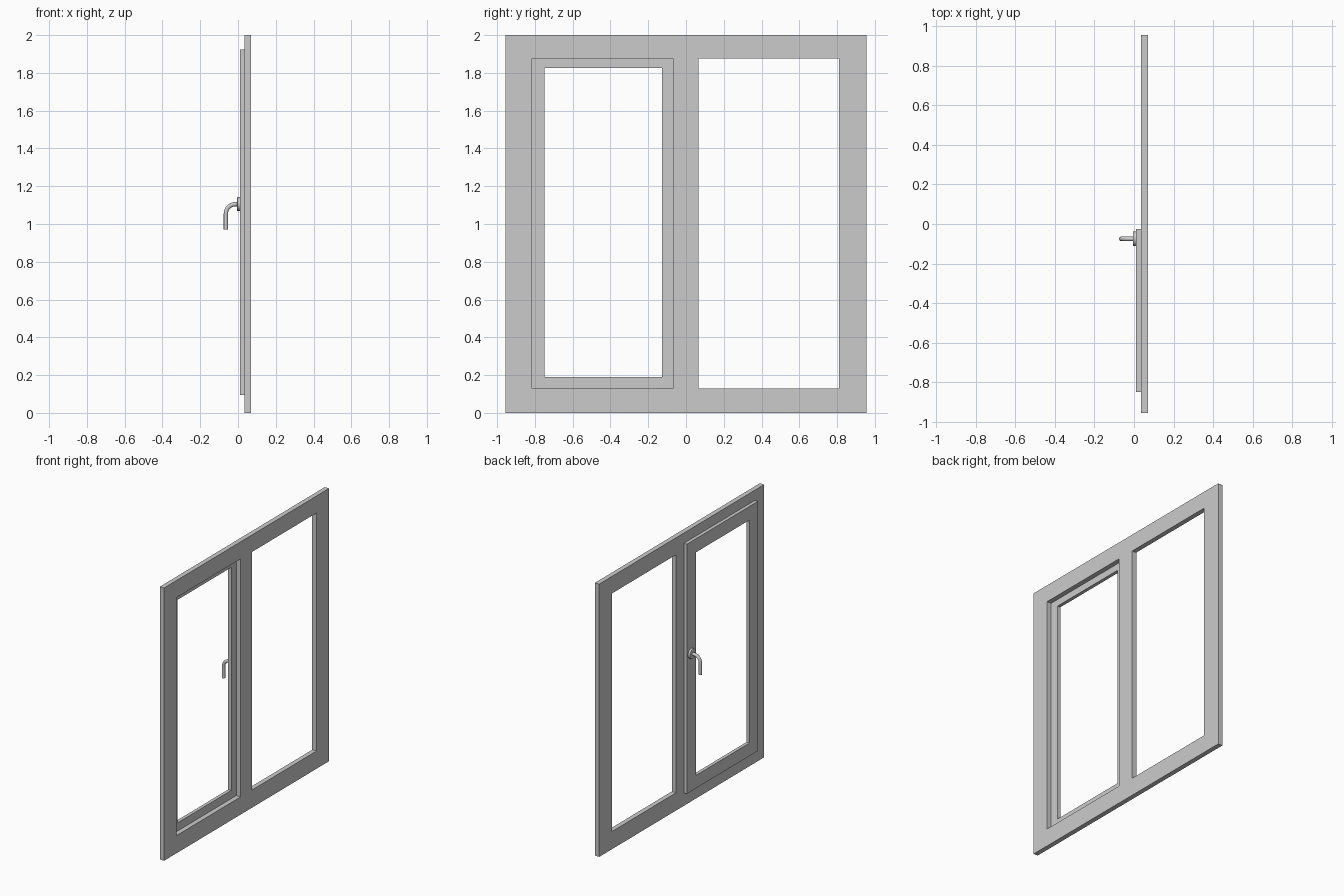
import bpy, bmesh, math
from mathutils import Matrix, Vector

cube = bpy.data.objects.get("Cube")
if cube:
    bpy.data.objects.remove(cube, do_unlink=True)

grey = bpy.data.materials.new("window grey")
grey.use_nodes = True
colour = (0.6, 0.6, 0.6, 1)
grey.diffuse_color = colour
grey.node_tree.nodes["Principled BSDF"].inputs["Base Color"].default_value = colour


def add_object(name, bm):
    bmesh.ops.recalc_face_normals(bm, faces=bm.faces)
    mesh = bpy.data.meshes.new(name)
    bm.to_mesh(mesh)
    bm.free()
    mesh.materials.append(grey)
    obj = bpy.data.objects.new(name, mesh)
    bpy.context.collection.objects.link(obj)
    return obj


def panel(name, x0, x1, ys, zs, holes):
    """Slab on a grid of y and z lines, with the listed cells left open."""
    bm = bmesh.new()
    grid = [[bm.verts.new((x0, y, z)) for z in zs] for y in ys]
    for i in range(len(ys) - 1):
        for j in range(len(zs) - 1):
            if (i, j) not in holes:
                bm.faces.new((grid[i][j], grid[i + 1][j],
                              grid[i + 1][j + 1], grid[i][j + 1]))
    sheet = bm.faces[:]
    result = bmesh.ops.extrude_face_region(bm, geom=sheet, use_keep_orig=True)
    moved = [v for v in result["geom"] if isinstance(v, bmesh.types.BMVert)]
    bmesh.ops.translate(bm, verts=moved, vec=(x1 - x0, 0, 0))
    # Merge the grid cells into clean mitre-free faces
    bmesh.ops.recalc_face_normals(bm, faces=bm.faces)
    bmesh.ops.dissolve_limit(bm, angle_limit=0.01, verts=bm.verts, edges=bm.edges)
    return add_object(name, bm)


# Fixed outer frame with two openings
panel("outer_frame", 0.035, 0.07, (-0.955, -0.815, -0.07, 0.065, 0.81, 0.955),
      (0, 0.13, 1.875, 2), {(1, 1), (3, 1)})

# Opening sash overlapping the frame
panel("sash", 0.01, 0.035, (-0.85, -0.75, -0.128, -0.025),
      (0.095, 0.19, 1.825, 1.925), {(1, 1)})

# Round handle rose with a softened outer rim
handle_y, handle_z = -0.075, 1.105
bm = bmesh.new()
bmesh.ops.create_cone(bm, cap_ends=True, segments=32, radius1=0.037, radius2=0.037,
                      depth=0.015, matrix=Matrix.Translation((0.0025, handle_y, handle_z))
                      @ Matrix.Rotation(-math.pi / 2, 4, "Y"))
rim = [e for e in bm.edges if all(v.co.x < 0 for v in e.verts)]
bmesh.ops.bevel(bm, geom=rim, offset=0.004, segments=2, profile=0.5, affect="EDGES")
rose = add_object("handle_rose", bm)

# Lever: a tube that leaves the rose, bends and hangs down
bend = 0.05
path = [Vector((0.0, handle_y, handle_z))]
for k in range(9):
    a = math.pi / 2 * k / 8
    path.append(Vector((-0.014 - bend * math.sin(a), handle_y,
                        handle_z - bend + bend * math.cos(a))))
path.append(Vector((-0.064, handle_y, 0.97)))
bm = bmesh.new()
sides, radius = 16, 0.0115
rings = []
for i, p in enumerate(path):
    tangent = (path[min(i + 1, len(path) - 1)] - path[max(i - 1, 0)]).normalized()
    if i == len(path) - 1:
        tangent = Vector((0, 0, -1))
    across = Vector((0, 1, 0))
    up = tangent.cross(across)
    rings.append([bm.verts.new(p + radius * (across * math.cos(t) + up * math.sin(t)))
                  for t in (2 * math.pi * s / sides for s in range(sides))])
for a, b in zip(rings, rings[1:]):
    for s in range(sides):
        n = (s + 1) % sides
        bm.faces.new((a[s], a[n], b[n], b[s]))
bm.faces.new(rings[0])
bm.faces.new(rings[-1])
lever = add_object("handle_lever", bm)

# Smooth the round handle parts, keeping their sharp rims
bpy.ops.object.select_all(action="DESELECT")
for obj in (rose, lever):
    obj.select_set(True)
bpy.context.view_layer.objects.active = lever
bpy.ops.object.shade_smooth_by_angle(angle=math.radians(35))
